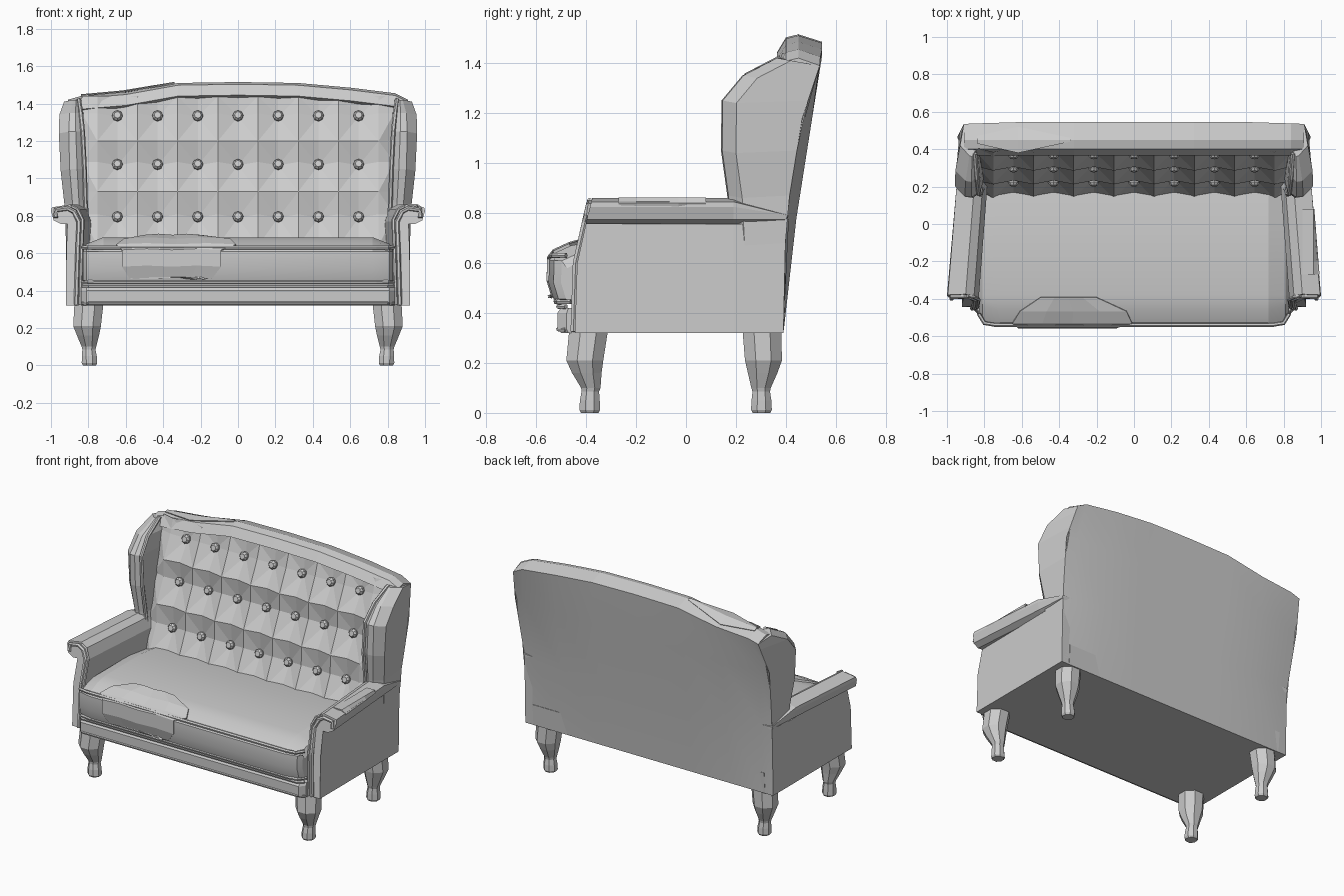
import bpy, bmesh, math
from mathutils import Vector

if "Cube" in bpy.data.objects:
    bpy.data.objects.remove(bpy.data.objects["Cube"])

grey = bpy.data.materials.new("plain_grey")
grey.use_nodes = True
grey.diffuse_color = (0.6, 0.6, 0.6, 1)
grey.node_tree.nodes["Principled BSDF"].inputs["Base Color"].default_value = (0.6, 0.6, 0.6, 1)


def make(name, verts, faces, mirror=False, smooth=0):
    mesh = bpy.data.meshes.new(name)
    mesh.from_pydata([tuple(v) for v in verts], [], faces)
    bm = bmesh.new()
    bm.from_mesh(mesh)
    bmesh.ops.recalc_face_normals(bm, faces=bm.faces)
    bm.to_mesh(mesh)
    bm.free()
    mesh.materials.append(grey)
    ob = bpy.data.objects.new(name, mesh)
    bpy.context.collection.objects.link(ob)
    if mirror:
        ob.modifiers.new("Mirror", "MIRROR")
    if smooth:
        bpy.ops.object.select_all(action="DESELECT")
        ob.select_set(True)
        bpy.context.view_layer.objects.active = ob
        bpy.ops.object.shade_smooth_by_angle(angle=math.radians(smooth))
    return ob


def loft(name, rings, closed=True, caps=True, **kw):
    n = len(rings[0])
    faces = []
    for r in range(len(rings) - 1):
        for i in range(n if closed else n - 1):
            j = (i + 1) % n
            faces.append((r * n + i, r * n + j, (r + 1) * n + j, (r + 1) * n + i))
    if closed and caps:
        faces += [tuple(range(n)), tuple(range((len(rings) - 1) * n, len(rings) * n))]
    return make(name, [v for ring in rings for v in ring], faces, **kw)


def tube(name, path, radius, **kw):
    pts = [Vector(p) for p in path]
    rings = []
    for i, p in enumerate(pts):
        t = (pts[min(i + 1, len(pts) - 1)] - pts[max(i - 1, 0)]).normalized()
        u = t.cross(Vector((0, 1, 0.3))).normalized()
        w = t.cross(u)
        rings.append([p + radius * (math.cos(a) * u + math.sin(a) * w)
                      for a in (k * math.tau / 6 for k in range(6))])
    return loft(name, rings, **kw)


def lerp(table, t):
    if t <= table[0][0]:
        return table[0][1]
    for (a, p), (b, q) in zip(table, table[1:]):
        if t <= b:
            return p + (q - p) * (t - a) / (b - a)
    return table[-1][1]


# Shared shape rules: leaning back, arm front and top rail heights
def tuft_y(z):
    return 0.18 + (z - 0.68) * 0.27


def arm_front(z):
    return lerp([(0.32, -0.445), (0.62, -0.435), (0.86, -0.375)], z)


rear_y = [(0.32, 0.39), (0.78, 0.40), (1.18, 0.465), (1.39, 0.535)]
rear_x = [(0.32, 0.92), (0.78, 0.92), (1.18, 0.945), (1.39, 0.91)]
rail_x = [-0.91, -0.84, -0.6, -0.32, 0, 0.32, 0.6, 0.84, 0.91]
rail_z = [1.42, 1.44, 1.46, 1.51, 1.515, 1.51, 1.485, 1.455, 1.42]

# Base deck
loft("base_deck", [[(x, -0.44, 0.32), (x, 0.39, 0.32), (x, 0.4, 0.46), (x, -0.44, 0.46)]
                   for x in (-0.86, 0.86)])

# Front rail with rounded ends
rail = [(-0.44, 0.32), (-0.5, 0.32), (-0.515, 0.335), (-0.515, 0.4), (-0.5, 0.42), (-0.44, 0.42)]
loft("front_rail", [[(x, -0.44 + (y + 0.44) * s, z) for y, z in rail]
                    for x, s in ((-0.84, 0.5), (-0.81, 1), (0.81, 1), (0.84, 0.5))])
for z in (0.335, 0.425):
    tube("rail_piping", [(-0.83, -0.48, z), (-0.8, -0.51, z), (0.8, -0.51, z), (0.83, -0.48, z)], 0.01)

# Seat cushion
seat = [(0.22, 0.44), (0.22, 0.66), (0.0, 0.685), (-0.38, 0.685), (-0.46, 0.67), (-0.525, 0.64),
        (-0.548, 0.61), (-0.55, 0.52), (-0.53, 0.455), (-0.48, 0.435)]
rings = []
for x, dy, dz in ((-0.83, 0.05, 0.06), (-0.81, 0.02, 0.035), (-0.72, 0, 0),
                  (0.72, 0, 0), (0.81, 0.02, 0.035), (0.83, 0.05, 0.06)):
    rings.append([(x, y + (dy if y < -0.4 else 0), z - dz * (z > 0.62)) for y, z in seat])
loft("seat_cushion", rings, smooth=20)
for z, y in ((0.63, -0.54), (0.445, -0.52)):
    tube("cushion_piping", [(-0.83, y + 0.06, z), (-0.8, y + 0.01, z), (-0.74, y, z),
                            (0.74, y, z), (0.8, y + 0.01, z), (0.83, y + 0.06, z)], 0.011)

# Torn patch draped over the cushion front
patch = []
spans = [(-0.5, -0.2), (-0.61, -0.04), (-0.65, -0.01), (-0.62, -0.09), (-0.62, -0.09), (-0.58, -0.14), (-0.28, -0.18)]
for (y, z), (a, b) in zip([(-0.385, 0.69)] + seat[4:9] + [(-0.535, 0.46)], spans):
    patch.append([(a + (b - a) * k / 4, y - 0.008, z + 0.008 + 0.006 * (k % 2)) for k in range(5)])
torn = loft("torn_patch", patch, closed=False)
torn.modifiers.new("Solidify", "SOLIDIFY").thickness = 0.012

# Rolled arms with side panels
arm = [(0.845, 0.32), (0.84, 0.6), (0.83, 0.77), (0.855, 0.835), (0.9, 0.86), (0.995, 0.845),
       (1.0, 0.825), (0.985, 0.775), (0.945, 0.755), (0.912, 0.757), (0.918, 0.6), (0.92, 0.32)]
front = [(x, arm_front(z), z) for x, z in arm]
middle = [(min(x - 0.045, 0.95) if i < 9 else 0.92, 0.19, z) for i, (x, z) in enumerate(arm)]
back = [(min(x - 0.045, 0.925) if i < 9 else 0.92, lerp(rear_y, z), min(z, 0.79))
        for i, (x, z) in enumerate(arm)]
loft("arm", [front, middle, back], mirror=True)

# Raised front facing of each arm and its piping
edge = [(0.865, 0.325), (0.857, 0.6), (0.85, 0.765), (0.875, 0.82), (0.91, 0.84), (0.975, 0.83), (0.975, 0.79)]
tube("arm_piping", [(x, arm_front(z) - 0.006, z) for x, z in edge], 0.013, mirror=True)
inner = [(x - 0.02, z + 0.012 * (z > 0.76)) for x, z in edge[:5]]
tube("arm_inner_piping", [(x, arm_front(z) - 0.008, z) for x, z in inner], 0.01, mirror=True)

# Torn strip on the left arm
strip = [[(x, y, z) for x, z in ((0.9, 0.862), (0.96, 0.862), (1.0 - 0.04 * (y + 0.37) / 0.5, 0.84),
                                 (0.985 - 0.04 * (y + 0.37) / 0.5, 0.79 + d))]
         for y, d in ((-0.27, 0.03), (-0.2, 0.0), (-0.03, 0.0), (0.08, 0.035))]
loft("torn_arm_strip", strip, closed=False).modifiers.new("Solidify", "SOLIDIFY").thickness = 0.008

# Wings
rings = []
for z, y, xb, xi, xf, xm in ((0.68, 0.175, 0.79, 0.8, 0.87, 0.92), (0.87, 0.165, 0.8, 0.815, 0.885, 0.928),
                             (1.05, 0.14, 0.81, 0.82, 0.9, 0.948), (1.25, 0.142, 0.82, 0.83, 0.905, 0.958),
                             (1.35, 0.225, 0.825, 0.84, 0.9, 0.955), (1.42, 0.36, 0.83, 0.85, 0.88, 0.93)):
    rings.append([(xb, tuft_y(z) + 0.03, z), (xi, y + 0.03, z), ((xi + xf) / 2, y, z), (xf, y + 0.005, z),
                  (xm, y + 0.06, z - 0.01), (lerp(rear_x, z), lerp(rear_y, z), min(z, 1.39))])
loft("wing", rings, mirror=True)
tube("wing_piping", [Vector(r[1]) + Vector((0, -0.012, 0)) for r in rings], 0.012, mirror=True)

# Outer back, bulging towards the middle
bulge = [(0.32, 0), (0.78, 0.042), (1.18, 0.04), (1.39, 0.01)]
rows = []
for z in (0.32, 0.78, 1.18, 1.39):
    row = []
    for x, top in zip(rail_x, rail_z):
        inside = min(1, (0.91 - abs(x)) / 0.25)
        height = top - 0.03 if z == 1.39 else z
        row.append((x / 0.91 * lerp(rear_x, z), lerp(rear_y, z) + lerp(bulge, z) * inside, height))
    rows.append(row)
loft("outer_back", rows, closed=False, smooth=12)

# Top rail
rings = []
for x, t in zip(rail_x, rail_z):
    k = 0.01 * min(1, (0.91 - abs(x)) / 0.25)
    rings.append([(x, 0.535 + k, t - 0.03), (x, 0.45, t), (x, 0.4, t - 0.012),
                  (x, 0.365, t - 0.07), (x, 0.42, t - 0.09)])
loft("top_rail", rings)
tear = [[(x, 0.45 - w, t + 0.004), (x, 0.45, t + 0.01), (x, 0.45 + w, t + 0.004 - w / 3)]
        for x, t, w in ((-0.84, 1.44, 0.02), (-0.62, 1.46, 0.07), (-0.34, 1.506, 0.01))]
loft("torn_rail_strip", tear, closed=False).modifiers.new("Solidify", "SOLIDIFY").thickness = 0.006

# Tufted inner back: buttons sit in the valleys, pads puff out between them
half = 0.1075
heights = [0.64, 0.79, 0.93, 1.07, 1.2, 1.33, 1.44]
verts, faces = [], []
for j, z in enumerate(heights):
    for k in range(-8, 9):
        x = math.copysign(min(abs(k) * half, 0.835), k)
        button_col, button_row = k % 2 == 0 and abs(k) < 8, j % 2 == 1
        depth, lift = -0.035, 0
        if button_col and button_row:
            depth = 0.035
        elif button_row:
            depth, lift = 0.0, 0.018
        elif button_col:
            depth = -0.015
        if abs(k) == 8 or j == len(heights) - 1:
            depth = 0.0 if k % 2 else 0.02
        verts.append((x, tuft_y(z) + depth, z + lift))
for j in range(len(heights) - 1):
    for i in range(16):
        a, b, c, d = j * 17 + i, j * 17 + i + 1, j * 17 + i + 18, j * 17 + i + 17
        if (i + j) % 2:
            faces += [(a, b, c), (a, c, d)]
        else:
            faces += [(a, b, d), (b, c, d)]
make("tufted_back", verts, faces)

# Buttons
lean = Vector((0, -1, 0.27)).normalized()
side = Vector((1, 0, 0))
up = lean.cross(side)
for z in heights[1::2]:
    for k in range(-3, 4):
        centre = Vector((k * 2 * half, tuft_y(z) + 0.03, z))
        loft("button", [[centre + lean * d + r * (math.cos(a) * side + math.sin(a) * up)
                         for a in (n * math.tau / 8 for n in range(8))]
                        for d, r in ((-0.01, 0.026), (0.022, 0.029), (0.036, 0.018))])

# Carved legs
for name, y0, s in (("front_leg", -0.385, -1), ("back_leg", 0.302, 0.4)):
    rings = []
    for z, dx, dy, r in ((0.33, 0.0, 0.005, 0.084), (0.21, 0.01, 0.02, 0.08), (0.16, 0.005, 0.012, 0.064),
                         (0.1, 0, -0.004, 0.042), (0.085, 0, -0.002, 0.038), (0.05, -0.002, 0, 0.043),
                         (0.012, -0.003, 0, 0.045), (0.0, -0.003, 0, 0.038)):
        rings.append([(0.797 + dx + r * math.cos(a), y0 + s * dy + r * math.sin(a), z)
                      for a in (math.pi / 8 + n * math.tau / 8 for n in range(8))])
    loft(name, rings, mirror=True)
